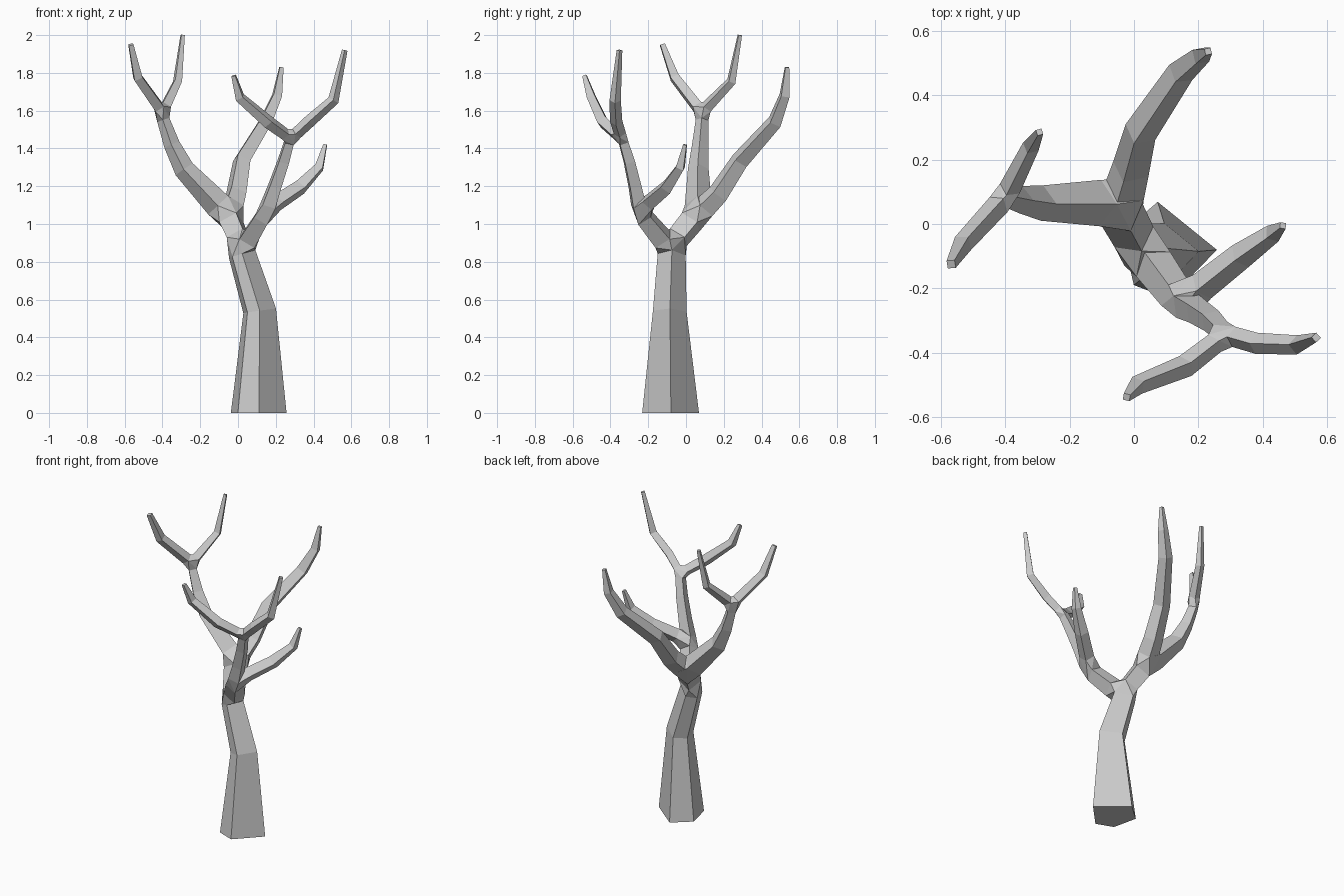
import bpy, bmesh, math
from mathutils import Vector

if "Cube" in bpy.data.objects:
    bpy.data.objects.remove(bpy.data.objects["Cube"])


def finish(name, bm):
    bmesh.ops.recalc_face_normals(bm, faces=bm.faces)
    mesh = bpy.data.meshes.new(name)
    bm.to_mesh(mesh)
    bm.free()
    bpy.context.collection.objects.link(bpy.data.objects.new(name, mesh))


def limb(name, path, angles=(0, 90, 180, 270), side_axis=None):
    """Faceted tapering tube through (x, y, z, radius) points; returns its two end rings."""
    pts = [Vector(p[:3]) for p in path]
    dirs = [(b - a).normalized() for a, b in zip(pts, pts[1:])]
    u = Vector(side_axis) if side_axis else (pts[-1] - pts[0]).cross(Vector((0, 0, 1)))
    bm = bmesh.new()
    rings = []
    for i, p in enumerate(pts):
        t = (dirs[max(i - 1, 0)] + dirs[min(i, len(dirs) - 1)]).normalized()
        if p.z == 0:
            t = Vector((0, 0, 1))          # flat foot on the ground
        u = (u - t * u.dot(t)).normalized()
        v = t.cross(u)
        rings.append([bm.verts.new(p + (u * math.cos(a) + v * math.sin(a)) * path[i][3])
                      for a in map(math.radians, angles)])
    for a, b in zip(rings, rings[1:]):
        for k in range(len(a)):
            n = (k + 1) % len(a)
            bm.faces.new((a[k], a[n], b[n], b[k]))
    bm.faces.new(rings[0][::-1])
    bm.faces.new(rings[-1])
    ends = [[v.co.copy() for v in r] for r in (rings[0], rings[-1])]
    finish(name, bm)
    return ends


def fork(name, *rings):
    """Faceted joint wrapped around the ends of the limbs that meet."""
    bm = bmesh.new()
    for ring in rings:
        for co in ring:
            bm.verts.new(co)
    out = bmesh.ops.convex_hull(bm, input=bm.verts)
    inside = [g for g in out["geom_interior"] if isinstance(g, bmesh.types.BMVert)]
    bmesh.ops.delete(bm, geom=inside, context='VERTS')
    finish(name, bm)


# Trunk: five uneven sides, flared foot
trunk = limb("trunk", [(0.105, -0.08, 0, 0.152), (0.112, -0.085, 0.54, 0.09),
                       (0.02, -0.075, 0.84, 0.075)], (0, 102, 160, 226, 272), (1, 0, 0))

# Left limb: lower part, upper part and two twigs
left_low = limb("left_limb_lower", [(0.0, -0.04, 0.93, 0.068), (-0.035, 0.025, 1.01, 0.072)])
left = limb("left_limb", [(-0.105, 0.065, 1.10, 0.072), (-0.285, 0.065, 1.29, 0.055),
                          (-0.35, 0.075, 1.42, 0.043), (-0.395, 0.085, 1.55, 0.034)])
left_front = limb("left_front_twig", [(-0.42, 0.06, 1.62, 0.036), (-0.53, -0.06, 1.775, 0.032),
                                      (-0.567, -0.125, 1.95, 0.018)])
left_back = limb("left_back_twig", [(-0.385, 0.11, 1.62, 0.034), (-0.32, 0.24, 1.755, 0.027),
                                    (-0.293, 0.285, 2.0, 0.013)])

# Back limb
back = limb("back_limb", [(-0.03, 0.10, 1.09, 0.066), (-0.01, 0.17, 1.16, 0.06),
                          (0.02, 0.285, 1.335, 0.052), (0.145, 0.47, 1.54, 0.043),
                          (0.207, 0.522, 1.68, 0.032), (0.23, 0.535, 1.83, 0.014)])

# Right limb: lower part, upper part, side twig and end fork
right_low = limb("right_limb_lower", [(0.06, -0.125, 0.92, 0.065), (0.13, -0.22, 1.035, 0.056)])
right = limb("right_limb", [(0.16, -0.25, 1.10, 0.05), (0.195, -0.27, 1.20, 0.043),
                            (0.24, -0.30, 1.33, 0.038), (0.27, -0.33, 1.43, 0.033)])
side = limb("side_twig", [(0.21, -0.195, 1.115, 0.046), (0.33, -0.10, 1.195, 0.042),
                          (0.43, -0.03, 1.30, 0.030), (0.462, -0.005, 1.42, 0.013)])
right_front = limb("right_front_twig", [(0.25, -0.37, 1.475, 0.033), (0.16, -0.44, 1.54, 0.036),
                                        (0.01, -0.50, 1.67, 0.030), (-0.023, -0.537, 1.785, 0.015)])
right_outer = limb("right_outer_twig", [(0.31, -0.35, 1.48, 0.032), (0.38, -0.37, 1.545, 0.033),
                                        (0.505, -0.375, 1.655, 0.030), (0.565, -0.352, 1.92, 0.015)])

# Joints
fork("trunk_fork", trunk[1], left_low[0], right_low[0])
fork("left_limb_fork", left_low[1], left[0], back[0])
fork("left_tip_fork", left[1], left_front[0], left_back[0])
fork("right_limb_fork", right_low[1], right[0], side[0])
fork("right_tip_fork", right[1], right_front[0], right_outer[0])
